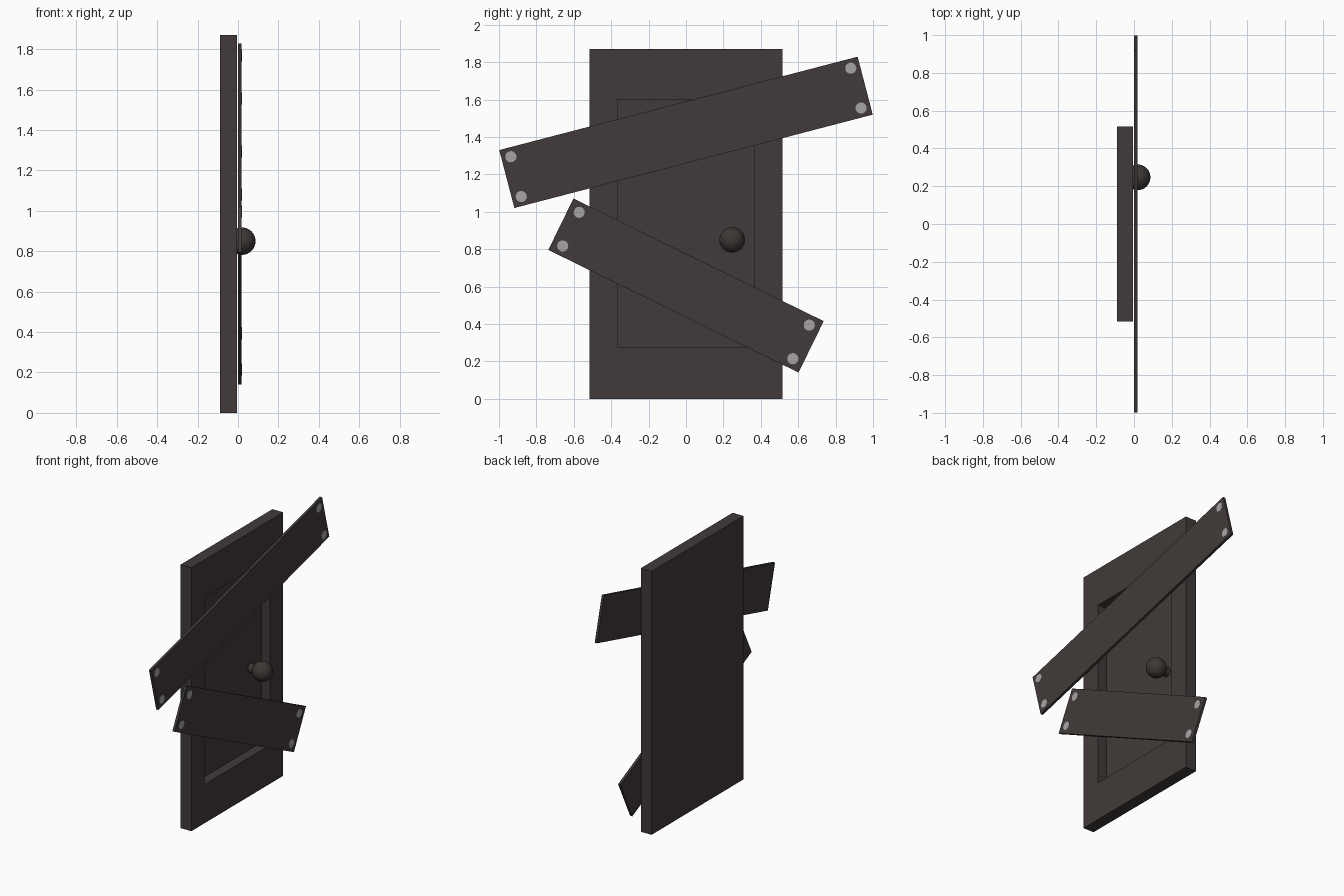
import bpy, bmesh
from math import radians, cos, sin, pi
from mathutils import Vector, Matrix

old = bpy.data.objects.get("Cube")
if old:
    bpy.data.objects.remove(old, do_unlink=True)


def material(name, rgb):
    m = bpy.data.materials.new(name)
    m.use_nodes = True
    m.diffuse_color = (*rgb, 1)
    m.node_tree.nodes["Principled BSDF"].inputs["Base Color"].default_value = (*rgb, 1)
    return m


wood = material("dark_wood", (0.053, 0.042, 0.041))
knob_metal = material("dark_metal", (0.046, 0.039, 0.036))
nail_metal = material("grey_metal", (0.38, 0.37, 0.37))


def add_object(name, bm, mat, smooth=False):
    bmesh.ops.recalc_face_normals(bm, faces=bm.faces)
    mesh = bpy.data.meshes.new(name)
    bm.to_mesh(mesh)
    bm.free()
    mesh.materials.append(mat)
    obj = bpy.data.objects.new(name, mesh)
    bpy.context.collection.objects.link(obj)
    if smooth:
        bpy.ops.object.select_all(action='DESELECT')
        obj.select_set(True)
        bpy.context.view_layer.objects.active = obj
        bpy.ops.object.shade_smooth_by_angle(angle=radians(35))
    return obj


def box(size):
    bm = bmesh.new()
    bmesh.ops.create_cube(bm, size=1)
    bmesh.ops.scale(bm, vec=size, verts=bm.verts)
    return bm


def rod(bm, radius, x0, x1, y=0, z=0, sides=16):
    """Closed cylinder lying along x."""
    place = Matrix.Translation(((x0 + x1) / 2, y, z)) @ Matrix.Rotation(pi / 2, 4, 'Y')
    bmesh.ops.create_cone(bm, cap_ends=True, segments=sides, radius1=radius,
                          radius2=radius, depth=x1 - x0, matrix=place)


# Door slab with a sunken panel in its +x face
DOOR_BACK, DOOR_FRONT, HEIGHT = -0.09, -0.006, 1.87
RECESS = 0.068
bm = box((DOOR_FRONT - DOOR_BACK, 1.03, HEIGHT))
bmesh.ops.translate(bm, verts=bm.verts, vec=((DOOR_BACK + DOOR_FRONT) / 2, 0, HEIGHT / 2))
face = max(bm.faces, key=lambda f: f.calc_center_median().x)
bmesh.ops.inset_individual(bm, faces=[face], thickness=0.1)
for v in face.verts:
    v.co.y = 0.367 if v.co.y > 0 else -0.367
    v.co.z = 1.6 if v.co.z > HEIGHT / 2 else 0.275
panel = bmesh.ops.extrude_discrete_faces(bm, faces=[face])["faces"][0]
bmesh.ops.translate(bm, verts=panel.verts, vec=(-RECESS, 0, 0))
add_object("door", bm, wood)

# Round knob on a short stem
bm = bmesh.new()
bmesh.ops.create_uvsphere(bm, u_segments=32, v_segments=16, radius=0.068,
                          matrix=Matrix.Translation((0.019, 0.247, 0.85)))
rod(bm, 0.032, DOOR_FRONT - RECESS, 0, 0.247, 0.85)
add_object("door_knob", bm, knob_metal, smooth=True)


# Slanted boards, each with a nail near every corner
def board(name, length, width, centre_z, degrees, nail_u, nail_v):
    pose = Matrix.Translation((0.009, 0, centre_z)) @ Matrix.Rotation(radians(degrees), 4, 'X')
    bm = box((0.018, length, width))
    bm.transform(pose)
    add_object(name, bm, wood)
    bm = bmesh.new()
    for u in (-nail_u, nail_u):
        for v in (-nail_v, nail_v):
            rod(bm, 0.03, 0.006, 0.0105, u, v)
    bm.transform(pose)
    add_object(name + "_nails", bm, nail_metal)


board("upper_board", 1.98, 0.32, 1.425, 14.6, 0.939, 0.11)
board("lower_board", 1.49, 0.306, 0.606, -26.1, 0.685, 0.1)
